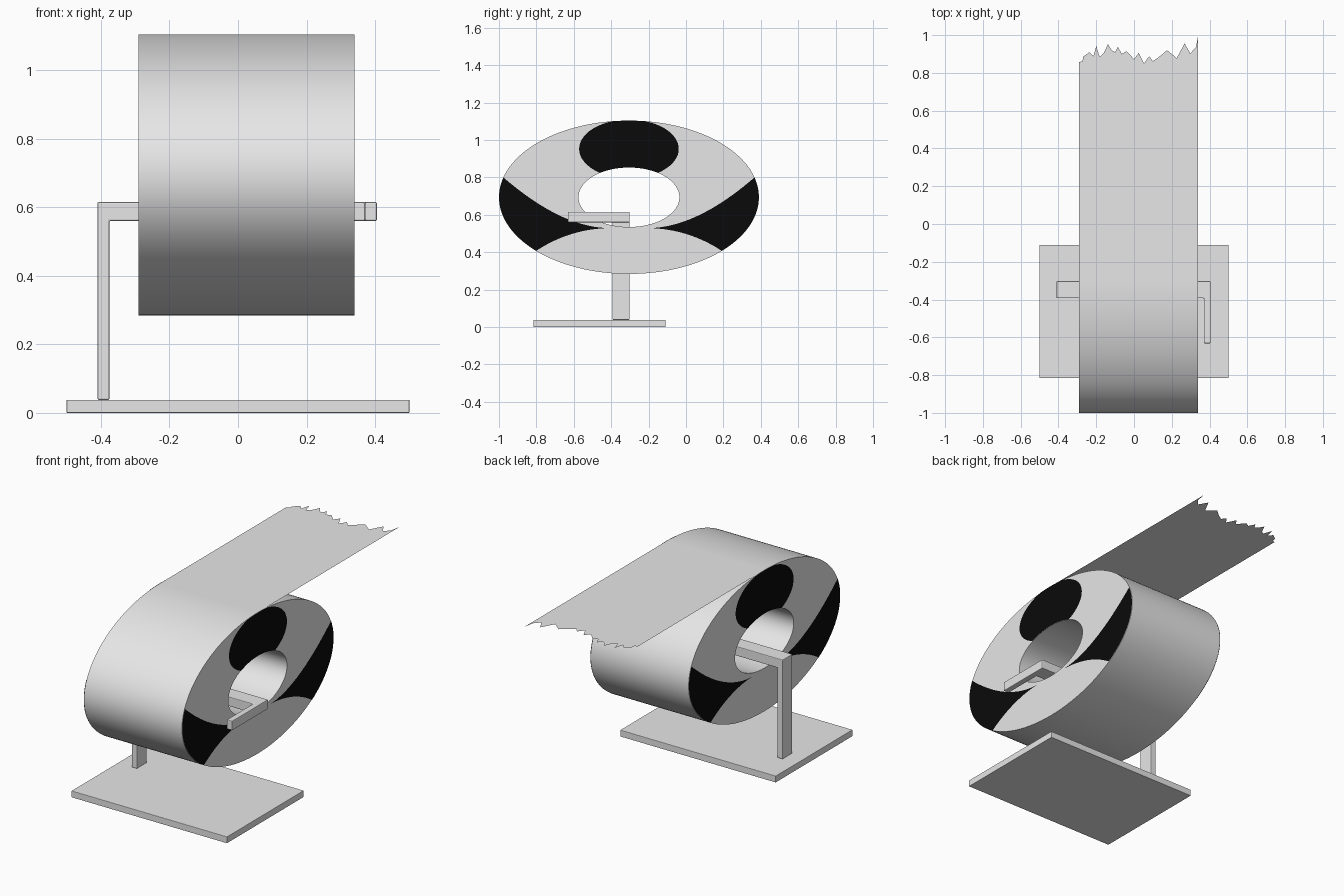
import bpy, bmesh, math
from mathutils import Vector

if "Cube" in bpy.data.objects:
    bpy.data.objects.remove(bpy.data.objects["Cube"])

CY, CZ, RY, RZ = -0.305, 0.694, 0.695, 0.41    # roll centre and half sizes
X0, X1, HOLE, SEG = -0.29, 0.34, 0.388, 160


def material(name, value):
    m = bpy.data.materials.new(name)
    m.diffuse_color = (value, value, value, 1)
    m.use_nodes = True
    m.node_tree.nodes["Principled BSDF"].inputs["Base Color"].default_value = m.diffuse_color
    return m


grey = material("light_grey", 0.8)
black = material("black", 0.003)


def finish(name, bm, mat, smooth=False, bevel=0, normals=True):
    if normals:
        bmesh.ops.recalc_face_normals(bm, faces=bm.faces)
    me = bpy.data.meshes.new(name)
    bm.to_mesh(me)
    bm.free()
    ob = bpy.data.objects.new(name, me)
    bpy.context.collection.objects.link(ob)
    me.materials.append(mat)
    if bevel:
        b = ob.modifiers.new("bevel", 'BEVEL')
        b.width, b.segments, b.limit_method = bevel, 2, 'ANGLE'
    if smooth:
        bpy.ops.object.select_all(action='DESELECT')
        bpy.context.view_layer.objects.active = ob
        ob.select_set(True)
        bpy.ops.object.shade_smooth_by_angle(angle=math.radians(35))
    return ob


def on_roll(x, u, v):
    """Point in the roll's unit circle, stretched to its oval section."""
    return Vector((x, CY + RY * u, CZ + RZ * v))


def boxes(name, cells, bevel):
    """Join boxes that share whole faces into one clean solid."""
    bm = bmesh.new()
    verts, faces = {}, {}
    quads = ((0, 1, 3, 2), (4, 6, 7, 5), (0, 4, 5, 1),
             (2, 3, 7, 6), (0, 2, 6, 4), (1, 5, 7, 3))
    for xs, ys, zs in cells:
        pts = [(x, y, z) for x in xs for y in ys for z in zs]
        for q in quads:
            f = [pts[i] for i in q]
            faces.setdefault(frozenset(f), []).append(f)
    for same in faces.values():
        if len(same) == 1:
            bm.faces.new([verts.setdefault(p, None) or
                          verts.update({p: bm.verts.new(p)}) or verts[p]
                          for p in same[0]])
    bmesh.ops.recalc_face_normals(bm, faces=bm.faces)
    bmesh.ops.dissolve_limit(bm, angle_limit=0.01, verts=bm.verts, edges=bm.edges)
    return finish(name, bm, grey, bevel=bevel)


# Base plate and bent flat-bar holder
boxes("base_plate", [((-0.5, 0.5), (-0.815, -0.11), (0, 0.038))], 0.002)
ya, za, left, right = (-0.393, -0.302), (0.56, 0.615), (-0.41, -0.375), (0.37, 0.405)
boxes("roll_holder", [
    (left, ya, (0.038, 0.56)),              # post
    (left, ya, za),                         # upper corner
    ((-0.375, 0.37), ya, za),               # axle bar
    (right, ya, za),                        # end corner
    (right, (-0.632, -0.393), za)], 0.004)  # stop arm

# Oval roll with an open core
bm = bmesh.new()
rings = []
for x, r in ((X0, 1), (X1, 1), (X1, HOLE), (X0, HOLE)):
    rings.append([bm.verts.new(on_roll(x, r * math.cos(2 * math.pi * i / SEG),
                                       r * math.sin(2 * math.pi * i / SEG)))
                  for i in range(SEG)])
for k in range(4):
    a, b = rings[k], rings[(k + 1) % 4]
    for i in range(SEG):
        j = (i + 1) % SEG
        bm.faces.new((a[i], a[j], b[j], b[i]))
finish("paper_roll", bm, grey, smooth=True)

# Dark patches on both roll ends
top = []
for i in range(96):
    t = 2 * math.pi * i / 96
    p = Vector((0.383 * math.cos(t), 0.63 + 0.383 * math.sin(t)))
    top.append(p.normalized() * min(max(p.length, HOLE), 0.999))


def arc_through(a, m, b, n=20):
    """Quadratic curve from a to b passing through m halfway."""
    a, m, b = Vector(a), Vector(m), Vector(b)
    c = 2 * m - (a + b) / 2
    return [(1 - t) ** 2 * a + 2 * t * (1 - t) * c + t * t * b
            for t in (i / n for i in range(n))]


hi, lo = math.radians(15), math.radians(-44.4)
tip = (0.17, -0.402)
side = arc_through((math.cos(hi), math.sin(hi)), (0.55, -0.225), tip)
side += arc_through(tip, (0.455, -0.487), (math.cos(lo), math.sin(lo)))
side += [Vector((math.cos(a), math.sin(a))) * 0.999
         for a in (lo + (hi - lo) * i / 24 for i in range(24))]

bm = bmesh.new()
for x, sign in ((X0 - 0.002, -1), (X1 + 0.002, 1)):
    for outline, flip in ((top, 1), (side, 1), (side, -1)):
        f = bm.faces.new([bm.verts.new(on_roll(x, p.x * flip, p.y)) for p in outline])
        f.normal_update()
        if f.normal.x * sign < 0:
            f.normal_flip()
bmesh.ops.triangulate(bm, faces=bm.faces)
finish("end_patches", bm, black, normals=False)

# Loose sheet with a torn end
torn = [(-.29, .857), (-.272, .862), (-.27, .885), (-.235, .91), (-.215, .888),
        (-.2, .942), (-.182, .885), (-.16, .905), (-.138, .952), (-.118, .92),
        (-.1, .91), (-.085, .938), (-.065, .9), (-.04, .915), (0, .873),
        (.025, .905), (.053, .85), (.08, .888), (.1, .862), (.137, .888),
        (.175, .92), (.2, .9), (.226, .878), (.268, .956), (.298, .903),
        (.328, .936), (.34, 1.0)]
bm = bmesh.new()
zt = CZ + RZ
lower = [bm.verts.new((x, CY, zt)) for x, _ in torn]
upper = [bm.verts.new((x, y, zt)) for x, y in torn]
for i in range(len(torn) - 1):
    bm.faces.new((lower[i], lower[i + 1], upper[i + 1], upper[i]))
finish("loose_sheet", bm, grey, normals=False)
